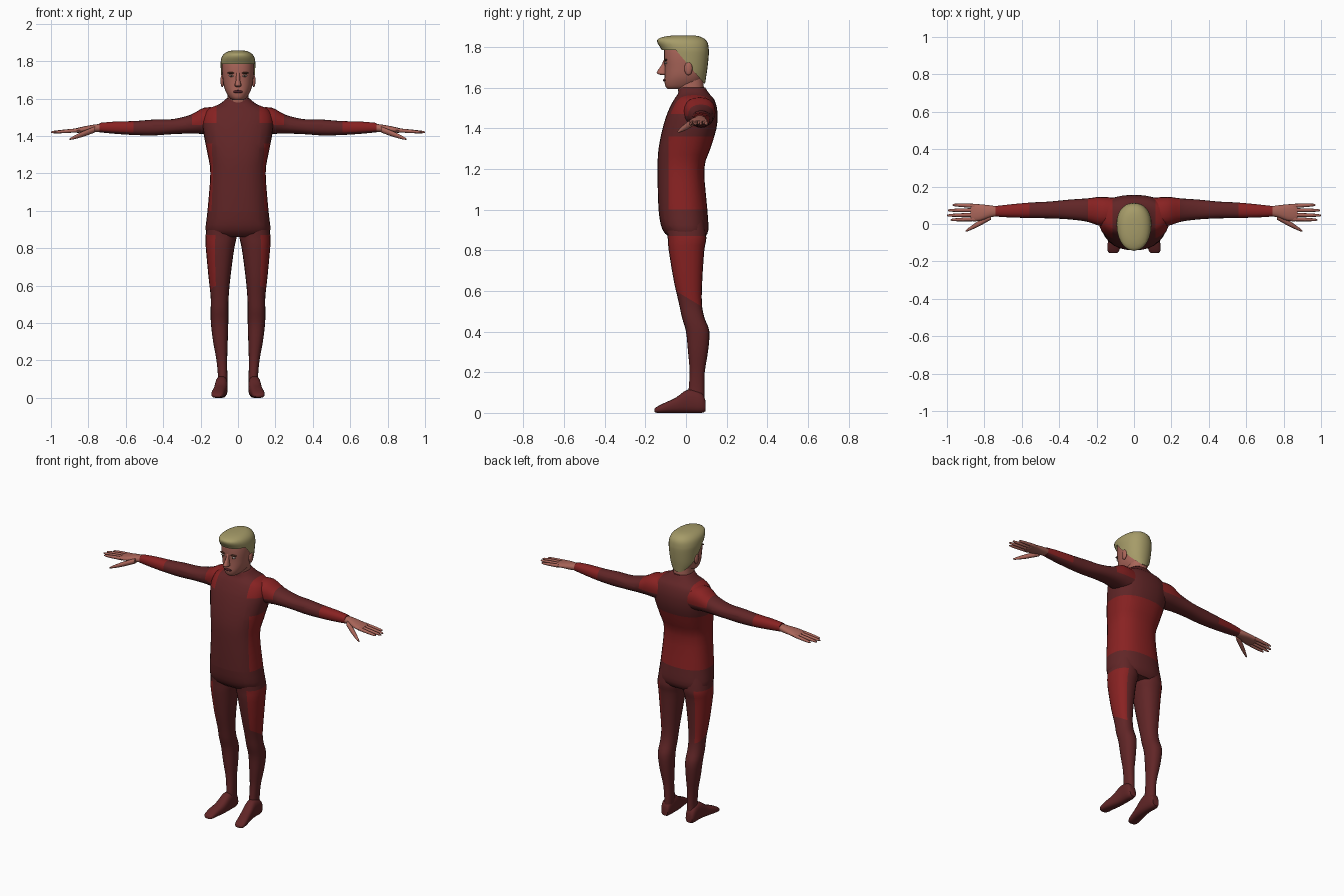
import bpy
import bmesh
import math
from mathutils import Vector

default_cube = bpy.data.objects.get("Cube")
if default_cube:
    bpy.data.objects.remove(default_cube, do_unlink=True)


def make_material(name, colour):
    material = bpy.data.materials.new(name)
    material.use_nodes = True
    rgba = (*colour, 1)
    material.diffuse_color = rgba
    material.node_tree.nodes["Principled BSDF"].inputs["Base Color"].default_value = rgba
    return material


DARK = make_material("dark red cloth", (.12, .019, .02))
RED = make_material("bright red cloth", (.25, .016, .016))
SKIN = make_material("skin", (.4, .13, .1))
HAIR = make_material("blond hair", (.38, .33, .14))
LIPS = make_material("dark lips", (.07, .015, .02))
WHITE = make_material("eye white", (.5, .42, .38))
BROW = make_material("brow brown", (.09, .035, .02))

# Which world axes are (along, across, up) for each loft direction
AXES = {"x": (0, 1, 2), "y": (1, 0, 2), "z": (2, 0, 1)}


def smooth_rings(rings, steps):
    """Catmull-Rom interpolation between the given sections."""
    vectors = [Vector(ring) for ring in rings]
    padded = [vectors[0]] + vectors + [vectors[-1]]
    result = []
    for a, b, c, d in zip(padded, padded[1:], padded[2:], padded[3:]):
        for step in range(steps):
            t = step / steps
            result.append(b + (c - a) * (t / 2)
                          + (a * 2 - b * 5 + c * 4 - d) * (t * t / 2)
                          + (b * 3 - a - c * 3 + d) * (t ** 3 / 2))
    return result + [vectors[-1]]


def finish(name, bm, materials, mirror):
    mesh = bpy.data.meshes.new(name)
    bm.to_mesh(mesh)
    bm.free()
    obj = bpy.data.objects.new(name, mesh)
    bpy.context.collection.objects.link(obj)
    for material in materials:
        mesh.materials.append(material)
    if mirror:
        obj.modifiers.new("Mirror", "MIRROR").use_axis[0] = True
    bpy.ops.object.select_all(action="DESELECT")
    obj.select_set(True)
    bpy.context.view_layer.objects.active = obj
    bpy.ops.object.shade_smooth_by_angle(angle=math.radians(50))
    return obj


def loft(name, axis, rings, materials, mirror=False, power=2.3, sides=20,
         steps=3, cuts=(), rule=None, remove=None):
    """Skin oval sections (position, low u, high u, low v, high v) along an axis."""
    along, across, up = AXES[axis]
    bm = bmesh.new()
    loops = []
    for position, u_low, u_high, v_low, v_high in smooth_rings(rings, steps):
        loop = []
        for side in range(sides):
            angle = math.tau * side / sides
            c, s = math.cos(angle), math.sin(angle)
            point = Vector()
            point[along] = position
            point[across] = (u_low + u_high + (u_high - u_low)
                             * math.copysign(abs(c) ** (2 / power), c)) / 2
            point[up] = (v_low + v_high + (v_high - v_low)
                         * math.copysign(abs(s) ** (2 / power), s)) / 2
            loop.append(bm.verts.new(point))
        loops.append(loop)
    for first, second in zip(loops, loops[1:]):
        for i in range(sides):
            j = (i + 1) % sides
            bm.faces.new((first[i], first[j], second[j], second[i]))
    bm.faces.new(loops[0])
    bm.faces.new(loops[-1])
    bmesh.ops.recalc_face_normals(bm, faces=bm.faces)
    # Cut clean colour borders, then paint or remove faces by rule
    for point, normal in cuts:
        bmesh.ops.bisect_plane(bm, geom=bm.verts[:] + bm.edges[:] + bm.faces[:],
                               plane_co=point, plane_no=normal)
    bm.normal_update()
    if remove:
        doomed = [f for f in bm.faces if remove(f.calc_center_median())]
        bmesh.ops.delete(bm, geom=doomed, context="FACES")
    if rule:
        for face in bm.faces:
            face.material_index = int(rule(face.calc_center_median(), face.normal))
    return finish(name, bm, materials, mirror)


def symmetric(rows):
    """Sections (height, half width, front, back) centred on x = 0."""
    return [(z, -w, w, front, back) for z, w, front, back in rows]


def blob(name, centre, size, material, mirror=False):
    bm = bmesh.new()
    bmesh.ops.create_uvsphere(bm, u_segments=14, v_segments=8, radius=1)
    for vert in bm.verts:
        vert.co = Vector(centre) + vert.co * Vector(size)
    return finish(name, bm, [material], mirror)


X, Y, Z = Vector((1, 0, 0)), Vector((0, 1, 0)), Vector((0, 0, 1))


# Torso, with bright lower back, flanks and shoulder tops
def torso_rule(c, n):
    flank = 1 < c.z < 1.36 and c.y > -.085
    shoulder = c.z > 1.47 and abs(c.x) > .115
    return flank or shoulder


loft("torso", "z", symmetric([
    (.86, .15, -.075, .09), (.9, .173, -.115, .11), (1, .163, -.135, .105),
    (1.2, .148, -.14, .09), (1.3, .162, -.135, .12), (1.4, .182, -.115, .15),
    (1.48, .19, -.09, .155), (1.54, .165, -.06, .14), (1.57, .1, -.04, .115),
    (1.6, .062, -.035, .095)]), [DARK, RED], sides=28, power=2.4, rule=torso_rule,
    cuts=[(Z, Z), (Z * 1.36, Z), (Y * -.085, Y), (Z * 1.47, Z),
          (X * .115, X), (X * -.115, X)])

# Legs, with a bright panel on the outer thigh
loft("leg", "z", [
    (.95, .012, .162, -.1, .09), (.86, .008, .174, -.09, .1), (.8, .02, .172, -.085, .09),
    (.65, .04, .158, -.06, .08), (.54, .05, .146, -.035, .078), (.47, .052, .146, -.02, .09),
    (.4, .052, .145, 0, .115), (.3, .055, .133, .01, .108), (.2, .058, .115, .018, .092),
    (.1, .057, .107, .012, .09), (.03, .06, .115, .01, .09)],
    [DARK, RED], mirror=True, cuts=[(Z * .87, Z), (Z * .57, Z + Y * .6)],
    rule=lambda c, n: c.z < .87 and c.z + c.y * .6 > .57 and n.x > .3)

loft("foot", "y", [
    (.096, .065, .11, .008, .06), (.075, .058, .12, 0, .1), (.01, .055, .122, 0, .115),
    (-.05, .06, .13, 0, .075), (-.1, .07, .14, 0, .052), (-.14, .078, .142, 0, .032),
    (-.156, .09, .13, .004, .02)], [DARK], mirror=True, power=2.6)

# Arms, with bright shoulder cap and forearm
loft("arm", "x", [
    (.1, -.01, .14, 1.4, 1.55), (.18, -.01, .145, 1.41, 1.552),
    (.25, .012, .137, 1.413, 1.515), (.35, .025, .13, 1.41, 1.49),
    (.45, .03, .12, 1.403, 1.488), (.55, .032, .115, 1.405, 1.48),
    (.66, .035, .105, 1.412, 1.477), (.74, .04, .096, 1.42, 1.47)],
    [DARK, RED], mirror=True,
    cuts=[(X * .245, X), (Z * 1.46, Z), (X * .56, X + Z * .5 - Z * .5)],
    rule=lambda c, n: (c.x < .245 and c.z > 1.46) or (c.x > .56 and n.z > -.5))

# Hands
loft("palm", "x", [
    (.72, .044, .092, 1.424, 1.466), (.77, .035, .1, 1.42, 1.461),
    (.82, .018, .105, 1.419, 1.452), (.86, .014, .108, 1.417, 1.443),
    (.875, .02, .104, 1.422, 1.438)], [SKIN], mirror=True, sides=16)


def finger(name, start, end, thick, thin):
    sections = []
    for t, radius in ((0, thick), (.5, thick * .9), (.9, thin), (1, thin * .4)):
        x, y, z = Vector(start).lerp(Vector(end), t)
        sections.append((x, y - radius, y + radius, z - radius, z + radius))
    loft(name, "x", sections, [SKIN], mirror=True, sides=10, steps=2, power=2)


for label, root, tip, length in (("index", .026, .022, .98), ("middle", .049, .046, 1),
                                 ("ring", .074, .073, .995), ("little", .097, .102, .97)):
    finger(label + "_finger", (.85, root, 1.431), (length, tip, 1.42), .011, .007)
finger("thumb", (.765, .04, 1.435), (.9, -.038, 1.383), .017, .008)

# Neck and head
loft("neck", "z", symmetric([
    (1.55, .062, -.03, .09), (1.59, .058, -.04, .088), (1.66, .056, -.045, .085)]), [SKIN])
loft("head", "z", symmetric([
    (1.593, .03, -.09, .02), (1.605, .046, -.1, .045), (1.63, .062, -.106, .075),
    (1.66, .074, -.105, .09), (1.7, .081, -.105, .098), (1.75, .086, -.108, .104),
    (1.8, .083, -.105, .1), (1.83, .065, -.085, .08), (1.845, .035, -.05, .05)]),
    [SKIN], sides=28)
loft("nose", "z", symmetric([
    (1.662, .01, -.12, -.09), (1.67, .018, -.143, -.09), (1.685, .014, -.139, -.09),
    (1.71, .01, -.122, -.09), (1.74, .01, -.108, -.09)]), [SKIN], sides=12)
blob("ear", (.084, .012, 1.695), (.01, .02, .034), SKIN, mirror=True)

# Face details
blob("eye", (.035, -.099, 1.722), (.016, .007, .006), WHITE, mirror=True)
blob("pupil", (.035, -.104, 1.722), (.005, .004, .005), BROW, mirror=True)
blob("brow", (.037, -.1, 1.737), (.022, .009, .005), BROW, mirror=True)
blob("mouth", (0, -.104, 1.637), (.026, .009, .008), LIPS)

# Hair shell, opened for the face along a sloping hairline
slope = Y + Z * .85
hairline = Vector((0, -.05, 1.785))
loft("hair", "z", symmetric([
    (1.62, .064, -.1, .094), (1.66, .08, -.105, .1), (1.7, .087, -.11, .106),
    (1.76, .092, -.113, .112), (1.79, .093, -.122, .112), (1.82, .088, -.14, .107),
    (1.84, .074, -.138, .092), (1.853, .05, -.1, .065), (1.858, .02, -.05, .03)]),
    [HAIR], sides=28, power=2.2, cuts=[(hairline, Z), (hairline, slope)],
    remove=lambda c: c.z < hairline.z and (c - hairline).dot(slope) < 0)
